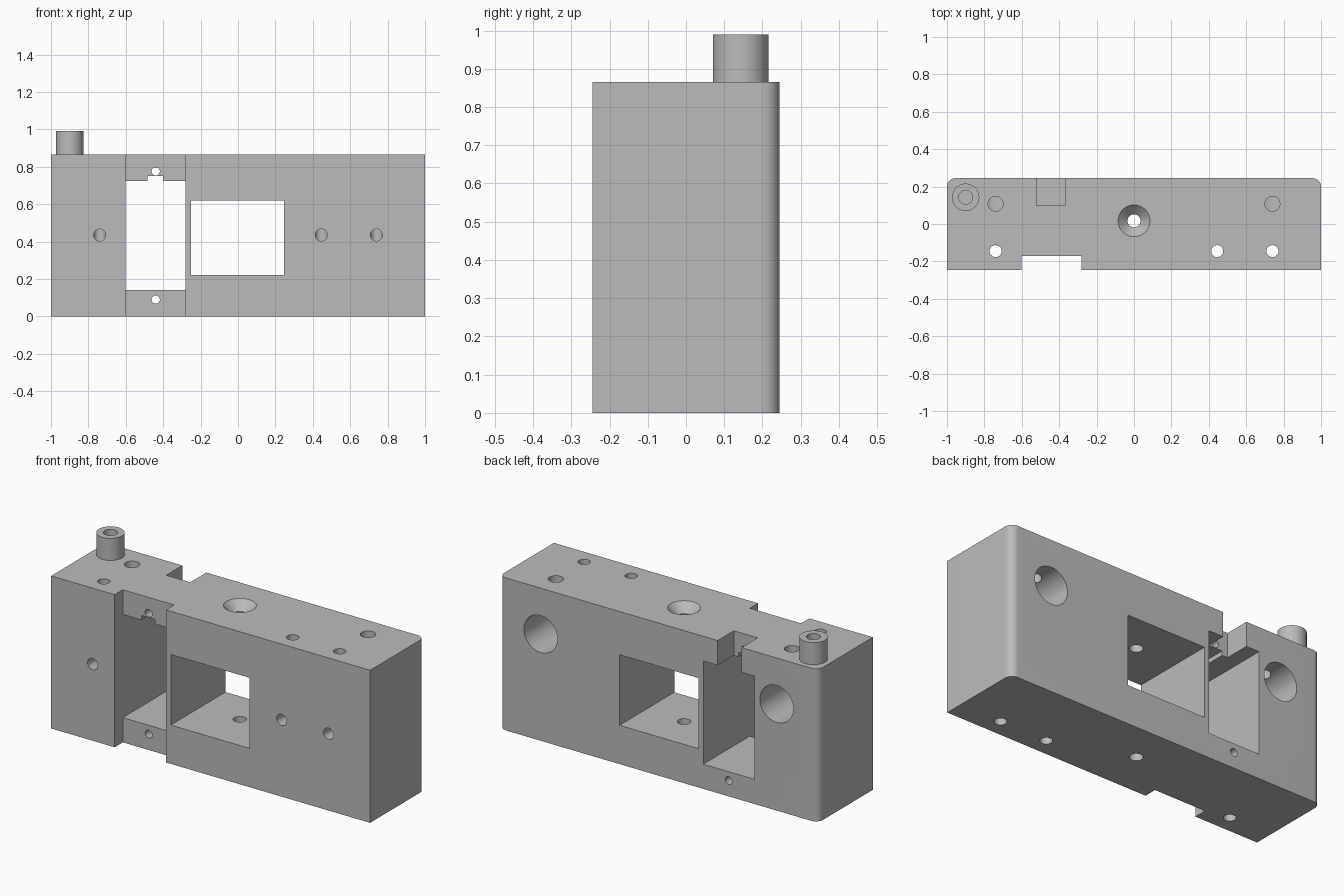
import bpy, bmesh
from mathutils import Matrix, Vector

old = bpy.data.objects.get("Cube")
if old:
    bpy.data.objects.remove(old, do_unlink=True)

grey = bpy.data.materials.new("plain grey")
grey.use_nodes = True
COLOUR = (0.5, 0.5, 0.5, 1)
grey.diffuse_color = COLOUR
grey.node_tree.nodes["Principled BSDF"].inputs["Base Color"].default_value = COLOUR

HX, HY, TOP = 1.0, 0.245, 0.865
OUT = 0.05  # how far cutters reach past the surface


def make_object(name, bm):
    mesh = bpy.data.meshes.new(name)
    bmesh.ops.recalc_face_normals(bm, faces=bm.faces)
    bm.to_mesh(mesh)
    bm.free()
    mesh.materials.append(grey)
    obj = bpy.data.objects.new(name, mesh)
    bpy.context.collection.objects.link(obj)
    return obj


def box(name, x, y, z, round_back=0):
    """Box from axis ranges, with optional rounding of the back upright edges."""
    bm = bmesh.new()
    size = Vector((x[1] - x[0], y[1] - y[0], z[1] - z[0]))
    mid = Vector((x[0] + x[1], y[0] + y[1], z[0] + z[1])) / 2
    bmesh.ops.create_cube(bm, size=1, matrix=Matrix.Translation(mid) @ Matrix.Diagonal(size).to_4x4())
    if round_back:
        edges = [e for e in bm.edges if all(v.co.y > mid.y for v in e.verts)
                 and abs(e.verts[0].co.z - e.verts[1].co.z) > size.z / 2]
        bmesh.ops.bevel(bm, geom=edges, offset=round_back, segments=10, profile=0.5, affect='EDGES')
    return make_object(name, bm)


def rod(name, start, end, r1, r2=None):
    """Cylinder or cone from start to end."""
    a, b = Vector(start), Vector(end)
    bm = bmesh.new()
    turn = (b - a).to_track_quat('Z', 'Y').to_matrix().to_4x4()
    bmesh.ops.create_cone(bm, cap_ends=True, segments=48, radius1=r1,
                          radius2=r1 if r2 is None else r2, depth=(b - a).length,
                          matrix=Matrix.Translation((a + b) / 2) @ turn)
    return make_object(name, bm)


def cut(target, cutter):
    bpy.context.view_layer.objects.active = target
    mod = target.modifiers.new("cut", 'BOOLEAN')
    mod.operation, mod.solver, mod.object = 'DIFFERENCE', 'EXACT', cutter
    bpy.ops.object.modifier_apply(modifier=mod.name)
    bpy.data.objects.remove(cutter, do_unlink=True)


def smooth(obj):
    bpy.ops.object.select_all(action='DESELECT')
    obj.select_set(True)
    bpy.context.view_layer.objects.active = obj
    bpy.ops.object.shade_smooth_by_angle(angle=0.5)


# Main block with rounded back corners
block = box("block", (-HX, HX), (-HY, HY), (0, TOP), round_back=0.045)
through_y = (-HY - OUT, HY + OUT)
SLOT = (-0.602, -0.28)

cutters = [
    # Front channel, tall slot, cable notch and rear notch
    box("channel", SLOT, (-HY - OUT, -0.172), (-OUT, TOP + OUT)),
    box("slot", SLOT, through_y, (0.14, 0.725)),
    box("small_notch", (-0.485, -0.4), (-HY - OUT, 0.15), (0.7, 0.75)),
    box("rear_notch", (-0.52, -0.37), (0.1, HY + OUT), (0.6, TOP + OUT)),
    # Central window
    box("window", (-0.25, 0.245), through_y, (0.22, 0.62)),
    # Countersunk central hole
    rod("centre_hole", (0, 0.017, -OUT), (0, 0.017, TOP + OUT), 0.035),
    rod("countersink", (0, 0.017, TOP - 0.05), (0, 0.017, TOP + 0.01), 0.035, 0.095),
]
# Mounting screw holes above and below the slot
for z in (0.09, 0.775):
    cutters.append(rod("screw_hole", (-0.44, through_y[0], z), (-0.44, through_y[1], z), 0.022))
# Vertical rod holes, each met by a front set-screw hole
for x in (-0.74, 0.445, 0.74):
    cutters.append(rod("rod_hole", (x, -0.145, -OUT), (x, -0.145, TOP + OUT), 0.032))
    cutters.append(rod("set_screw", (x, -HY - OUT, 0.435), (x, -0.145, 0.435), 0.032))
# Large blind holes in the back, each met by a hole from the top
for x in (-0.74, 0.74):
    cutters.append(rod("back_bore", (x, -0.09, 0.605), (x, HY + OUT, 0.605), 0.105))
    cutters.append(rod("top_hole", (x, 0.108, 0.605), (x, 0.108, TOP + OUT), 0.04))
for cutter in cutters:
    cut(block, cutter)
smooth(block)

# Hollow peg on the top
peg = rod("peg", (-0.9, 0.143, TOP), (-0.9, 0.143, 0.99), 0.073)
cut(peg, rod("peg_hole", (-0.9, 0.143, TOP + 0.01), (-0.9, 0.143, 1.1), 0.037))
smooth(peg)
